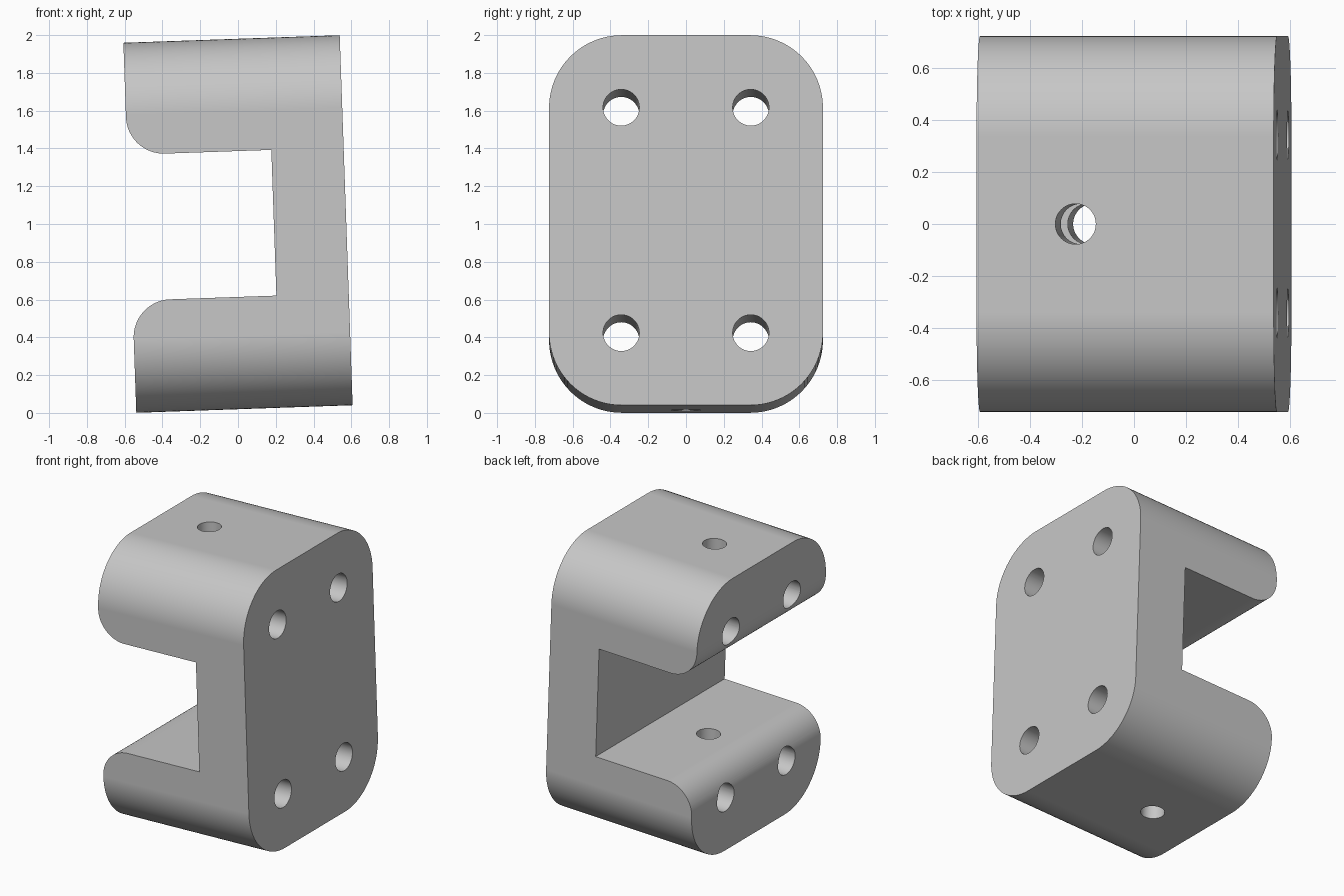
import bpy
import bmesh
from math import cos, sin, pi, radians
from mathutils import Vector

if "Cube" in bpy.data.objects:
    bpy.data.objects.remove(bpy.data.objects["Cube"], do_unlink=True)

WIDTH, DEPTH, HEIGHT = 1.146, 1.45, 1.96
CORNER = 0.385          # big rounded corners, concentric with the bolt holes
LIP = 0.2               # rounding at the slot mouth
SLOT_BACK, SLOT_HALF = 0.19, 0.386
SEGMENTS = 24


def arc(u, v, radius, start, end, steps=SEGMENTS):
    """Points on an arc, angles in degrees."""
    angles = [radians(start + (end - start) * i / steps) for i in range(steps + 1)]
    return [(u + radius * cos(a), v + radius * sin(a)) for a in angles]


def prism(name, outline, place, travel):
    """Extrude a 2D outline; place maps (u, v) to a 3D start point."""
    bm = bmesh.new()
    face = bm.faces.new([bm.verts.new(place(u, v)) for u, v in outline])
    swept = bmesh.ops.extrude_face_region(bm, geom=[face])["geom"]
    bmesh.ops.translate(bm, vec=Vector(travel),
                        verts=[g for g in swept if isinstance(g, bmesh.types.BMVert)])
    if face.is_valid and not any(len(e.link_faces) > 1 for e in face.edges):
        bm.faces.remove(face)
    bmesh.ops.recalc_face_normals(bm, faces=bm.faces)
    mesh = bpy.data.meshes.new(name)
    bm.to_mesh(mesh)
    bm.free()
    obj = bpy.data.objects.new(name, mesh)
    bpy.context.collection.objects.link(obj)
    return obj


def circle(u, v, radius):
    return arc(u, v, radius, 0, 360, 48)[:-1]


def cut(target, cutter):
    cutter.hide_render = True
    mod = target.modifiers.new("cut", "BOOLEAN")
    mod.operation, mod.solver, mod.object = "DIFFERENCE", "EXACT", cutter
    bpy.context.view_layer.objects.active = target
    bpy.ops.object.modifier_apply(modifier=mod.name)
    bpy.data.objects.remove(cutter, do_unlink=True)


# Block with rounded side silhouette
cy, cz = DEPTH / 2 - CORNER, HEIGHT / 2 - CORNER
outline = (arc(cy, cz, CORNER, 0, 90) + arc(-cy, cz, CORNER, 90, 180)
           + arc(-cy, -cz, CORNER, 180, 270) + arc(cy, -cz, CORNER, 270, 360))
bracket = prism("clevis_bracket", outline,
                lambda u, v: (-WIDTH / 2, u, v), (WIDTH, 0, 0))

# Slot with a rounded, flared mouth
mouth = SLOT_HALF + LIP
upper = [(SLOT_BACK, SLOT_HALF)] + arc(-WIDTH / 2 + LIP, mouth, LIP, 270, 180) + [(-WIDTH, mouth)]
lower = [(u, -v) for u, v in reversed(upper)]
cut(bracket, prism("slot_cutter", upper + lower,
                   lambda u, v: (u, -DEPTH, v), (0, 2 * DEPTH, 0)))

# Four bolt holes running through the arms
for y in (-1, 1):
    for z in (-1, 1):
        cut(bracket, prism("bolt_hole_cutter", circle(y * 0.343, z * 0.597, 0.096),
                           lambda u, v: (-WIDTH, u, v), (2 * WIDTH, 0, 0)))

# Pin hole through both arms
cut(bracket, prism("pin_hole_cutter", circle(-0.191, 0, 0.078),
                   lambda u, v: (u, v, -HEIGHT), (0, 0, 2 * HEIGHT)))

# Slight lean and placement
bracket.location = (0, 0, 1)
bracket.rotation_euler = (0, radians(-2), 0)

# Plain grey finish
grey = bpy.data.materials.new("light_grey")
grey.use_nodes = True
colour = (0.57, 0.57, 0.57, 1)
grey.diffuse_color = colour
grey.node_tree.nodes["Principled BSDF"].inputs["Base Color"].default_value = colour
bracket.data.materials.clear()
bracket.data.materials.append(grey)

# Smooth rounds with crisp edges
bpy.ops.object.select_all(action="DESELECT")
bracket.select_set(True)
bpy.context.view_layer.objects.active = bracket
bpy.ops.object.shade_smooth_by_angle(angle=radians(30))
normals = bracket.modifiers.new("even_shading", "WEIGHTED_NORMAL")
normals.keep_sharp = True
